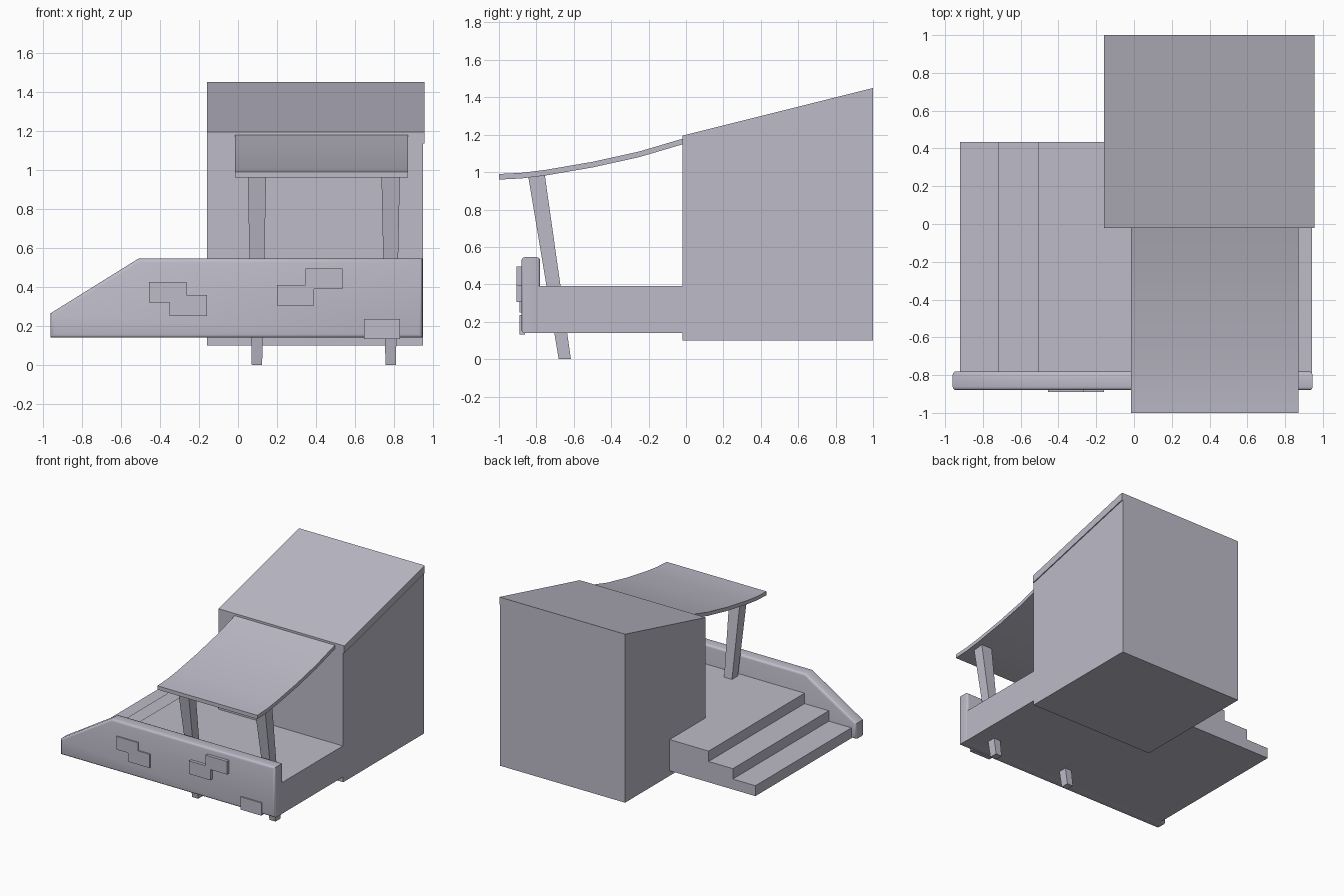
import bpy, bmesh, math
from mathutils import Vector

cube = bpy.data.objects.get("Cube")
if cube:
    bpy.data.objects.remove(cube, do_unlink=True)

mat = bpy.data.materials.new("lilac grey")
mat.use_nodes = True
COLOUR = (0.51, 0.50, 0.58, 1)
mat.diffuse_color = COLOUR
mat.node_tree.nodes["Principled BSDF"].inputs["Base Color"].default_value = COLOUR


def finish(name, bm, smooth=False):
    bmesh.ops.recalc_face_normals(bm, faces=bm.faces)
    mesh = bpy.data.meshes.new(name)
    bm.to_mesh(mesh)
    bm.free()
    mesh.materials.append(mat)
    obj = bpy.data.objects.new(name, mesh)
    bpy.context.collection.objects.link(obj)
    if smooth:
        bpy.ops.object.select_all(action='DESELECT')
        obj.select_set(True)
        bpy.context.view_layer.objects.active = obj
        bpy.ops.object.shade_smooth_by_angle(angle=math.radians(35))
    return obj


def extrude(name, profile, axis, start, end, bevel=0, smooth=False):
    """Extrude a profile along x (points are y, z) or along y (points are x, z)."""
    bm = bmesh.new()
    if axis == "x":
        verts = [bm.verts.new((start, a, b)) for a, b in profile]
        move = Vector((end - start, 0, 0))
    else:
        verts = [bm.verts.new((a, start, b)) for a, b in profile]
        move = Vector((0, end - start, 0))
    face = bm.faces.new(verts)
    geom = bmesh.ops.extrude_face_region(bm, geom=[face])["geom"]
    bmesh.ops.translate(bm, vec=move, verts=[g for g in geom if isinstance(g, bmesh.types.BMVert)])
    if bevel:
        # Round only the rims of the two end faces
        direction = move.normalized()
        rims = [e for e in bm.edges
                if abs((e.verts[0].co - e.verts[1].co).dot(direction)) < 1e-5]
        bmesh.ops.bevel(bm, geom=rims, offset=bevel, segments=3, profile=0.5, affect='EDGES')
    return finish(name, bm, smooth)


# House body with a thin sloping roof slab
FRONT, BACK, EAVE, RIDGE, SLAB = -0.02, 1.0, 1.195, 1.45, 0.06
extrude("house_body", [(FRONT, 0.10), (BACK, 0.10), (BACK, RIDGE - SLAB), (FRONT, EAVE - SLAB)],
        "x", -0.16, 0.947)
extrude("house_roof", [(FRONT, EAVE - SLAB), (BACK, RIDGE - SLAB), (BACK, RIDGE), (FRONT, EAVE)],
        "x", -0.16, 0.955)

# Deck with steps going down at one side
LOW, TOP = 0.14, 0.39
rise = (TOP - LOW) / 3
profile = [(0.943, LOW), (0.943, TOP)]
for i, x in enumerate((-0.505, -0.72, -0.92)):
    profile += [(x, TOP - rise * i), (x, TOP - rise * (i + 1))]
extrude("deck_and_steps", profile, "y", -0.80, 0.435)

# Front parapet with a slanted end
extrude("front_parapet",
        [(-0.96, LOW), (0.945, LOW), (0.945, 0.545), (-0.51, 0.545), (-0.96, 0.265)],
        "y", -0.88, -0.78, bevel=0.018, smooth=True)

# Raised blocks on the parapet
extrude("brick_patch_right",
        [(-0.455, 0.425), (-0.265, 0.425), (-0.265, 0.36), (-0.16, 0.36),
         (-0.16, 0.25), (-0.35, 0.25), (-0.35, 0.32), (-0.455, 0.32)], "y", -0.89, -0.86)
extrude("brick_patch_left",
        [(0.345, 0.495), (0.535, 0.495), (0.535, 0.39), (0.39, 0.39),
         (0.39, 0.305), (0.2, 0.305), (0.2, 0.41), (0.345, 0.41)], "y", -0.905, -0.86)
extrude("brick_patch_low",
        [(0.645, 0.133), (0.83, 0.133), (0.83, 0.235), (0.645, 0.235)], "y", -0.89, -0.86)

# Tapered, leaning porch posts
for side, x in (("right", 0.097), ("left", 0.782)):
    bm = bmesh.new()
    bmesh.ops.create_cube(bm, size=1)
    for v in bm.verts:
        up = v.co.z > 0
        v.co = (x + v.co.x * (0.095 if up else 0.053),
                v.co.y * (0.09 if up else 0.065) + (-0.80 if up else -0.648),
                0.985 if up else 0.0)
    finish("porch_post_" + side, bm)

# Curved porch canopy
curve = [(-1.0, 0.99), (-0.88, 0.996), (-0.75, 1.012), (-0.5, 1.055), (-0.25, 1.11), (FRONT, 1.178)]
under = [(y, z - 0.03) for y, z in reversed(curve)]
extrude("porch_canopy", curve + under, "x", -0.015, 0.872, smooth=True)
